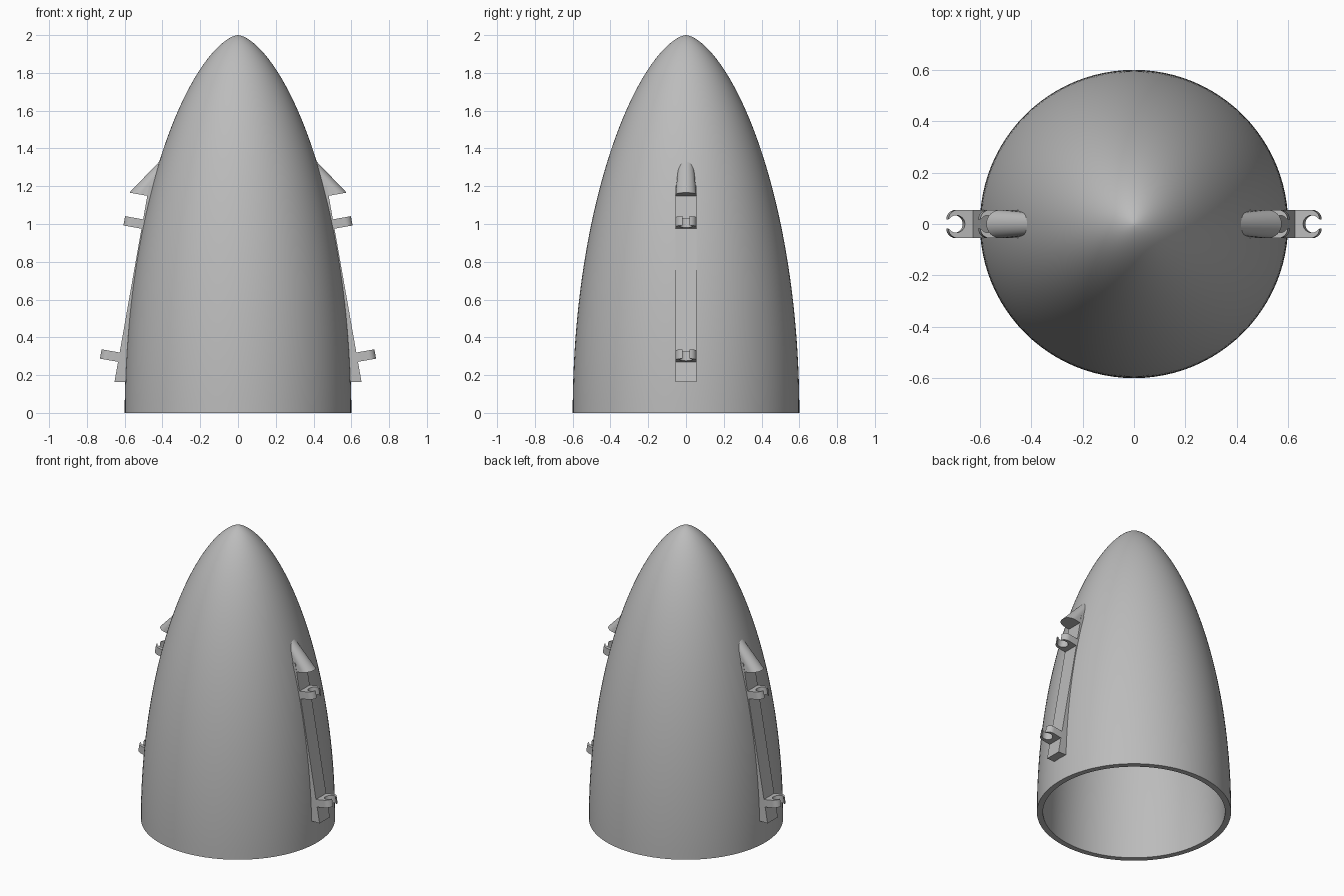
import bpy, bmesh, math
from mathutils import Matrix, Vector

if "Cube" in bpy.data.objects:
    bpy.data.objects.remove(bpy.data.objects["Cube"])

grey = bpy.data.materials.new("plain grey")
grey.diffuse_color = (0.5, 0.5, 0.5, 1)
grey.use_nodes = True
grey.node_tree.nodes["Principled BSDF"].inputs["Base Color"].default_value = grey.diffuse_color

TILT = math.radians(10)      # lean of the side rails
HALF = 0.055                 # half width of rail parts


def shell_radius(z):
    return 0.6 * max(0.0, 1 - (z / 2) ** 2) ** 0.624


def rail_x(z):
    return 0.654 - math.tan(TILT) * (z - 0.164)


def finish(name, bm, smooth=None):
    bmesh.ops.remove_doubles(bm, verts=bm.verts, dist=1e-5)
    bmesh.ops.recalc_face_normals(bm, faces=bm.faces)
    me = bpy.data.meshes.new(name)
    bm.to_mesh(me)
    bm.free()
    me.materials.append(grey)
    ob = bpy.data.objects.new(name, me)
    bpy.context.collection.objects.link(ob)
    if smooth:
        bpy.ops.object.select_all(action='DESELECT')
        ob.select_set(True)
        bpy.context.view_layer.objects.active = ob
        bpy.ops.object.shade_smooth_by_angle(angle=math.radians(smooth))
    return ob


def prism(bm, pts, extrude):
    face = bm.faces.new([bm.verts.new(p) for p in pts])
    new = bmesh.ops.extrude_face_region(bm, geom=[face])["geom"]
    bmesh.ops.translate(bm, vec=extrude,
                        verts=[v for v in new if isinstance(v, bmesh.types.BMVert)])


# Hollow nose cone, spun from an outer and inner wall profile
bm = bmesh.new()
N = 48
angles = [i / N * math.pi / 2 for i in range(N + 1)]
outer = [(shell_radius(2 * math.sin(a)), 2 * math.sin(a)) for a in angles]
inner = [(r * 0.938, z * 0.975) for r, z in reversed(outer)]
outer[-1] = (0, 2)
inner[0] = (0, 1.95)
loop = []
for chain in (outer, inner + [outer[0]]):
    vs = [bm.verts.new((r, 0, z)) for r, z in chain]
    loop += [bm.edges.new(p) for p in zip(vs, vs[1:])]
bmesh.ops.spin(bm, geom=loop + list(bm.verts), cent=(0, 0, 0), axis=(0, 0, 1),
               angle=math.tau, steps=96)
finish("nose_cone_shell", bm, 40)


def mounting_rail(name, turn):
    # Straight leaning rail sunk slightly into the shell
    bm = bmesh.new()
    zs = [0.164 + i * 0.04 for i in range(27)]
    pts = [(rail_x(zs[0]), -HALF, zs[0]), (rail_x(zs[-1]), -HALF, zs[-1])]
    pts += [(shell_radius(z) - 0.02, -HALF, z) for z in reversed(zs)]
    prism(bm, pts, (0, 2 * HALF, 0))
    bm.transform(turn)
    finish(name, bm)


def clip(name, turn, z):
    # Open C-shaped clip standing square to the rail
    bm = bmesh.new()
    cu, r = 0.066, 0.034
    half = [(-0.02, HALF), (0.06, HALF)]
    half += [(0.06 + 0.037 * math.sin(a), 0.018 + 0.037 * math.cos(a))
             for a in (math.radians(d) for d in range(15, 91, 15))]
    half += [(cu + r * math.cos(a), r * math.sin(a))
             for a in (math.radians(d) for d in range(36, 181, 12))]
    outline = half + [(u, -v) for u, v in reversed(half[:-1])]
    prism(bm, [(u, v, -0.025) for u, v in outline], (0, 0, 0.05))
    bm.transform(turn @ Matrix.Translation((rail_x(z), 0, z))
                 @ Matrix.Rotation(-TILT, 4, 'Y'))
    finish(name, bm, 30)


def fairing(name, turn):
    # Slanted rounded cap, lofted from a D section up into the shell
    bm = bmesh.new()
    rings = []
    for i in range(9):
        t = i / 8
        z = 1.166 + t * 0.20
        x_out = 0.575 - t * 0.193
        w = HALF * (1 - 0.35 * t)
        arc = [math.pi * k / 16 for k in range(17)]
        sec = [(x_out - w + w * math.sin(a), w * math.cos(a)) for a in arc]
        x_in = shell_radius(z) - 0.025
        sec = [(max(x, x_in + 0.001), y) for x, y in sec]
        sec = [(x_in, w)] + sec + [(x_in, -w)]
        # the base is square to the rail, fading to level at the top
        rings.append([bm.verts.new((x, y, z - (x_out - x) * math.tan(TILT) * (1 - t)))
                      for x, y in sec])
    for a, b in zip(rings, rings[1:]):
        for k in range(len(a)):
            m = (k + 1) % len(a)
            bm.faces.new((a[k], a[m], b[m], b[k]))
    bm.faces.new(rings[0])
    bm.faces.new(rings[-1])
    bm.transform(turn)
    finish(name, bm, 40)


# The same hardware on both sides
for side, angle in (("right", 0), ("left", math.pi)):
    turn = Matrix.Rotation(angle, 4, 'Z')
    mounting_rail(side + "_mounting_rail", turn)
    clip(side + "_lower_clip", turn, 0.295)
    clip(side + "_upper_clip", turn, 1.0)
    fairing(side + "_fairing", turn)
